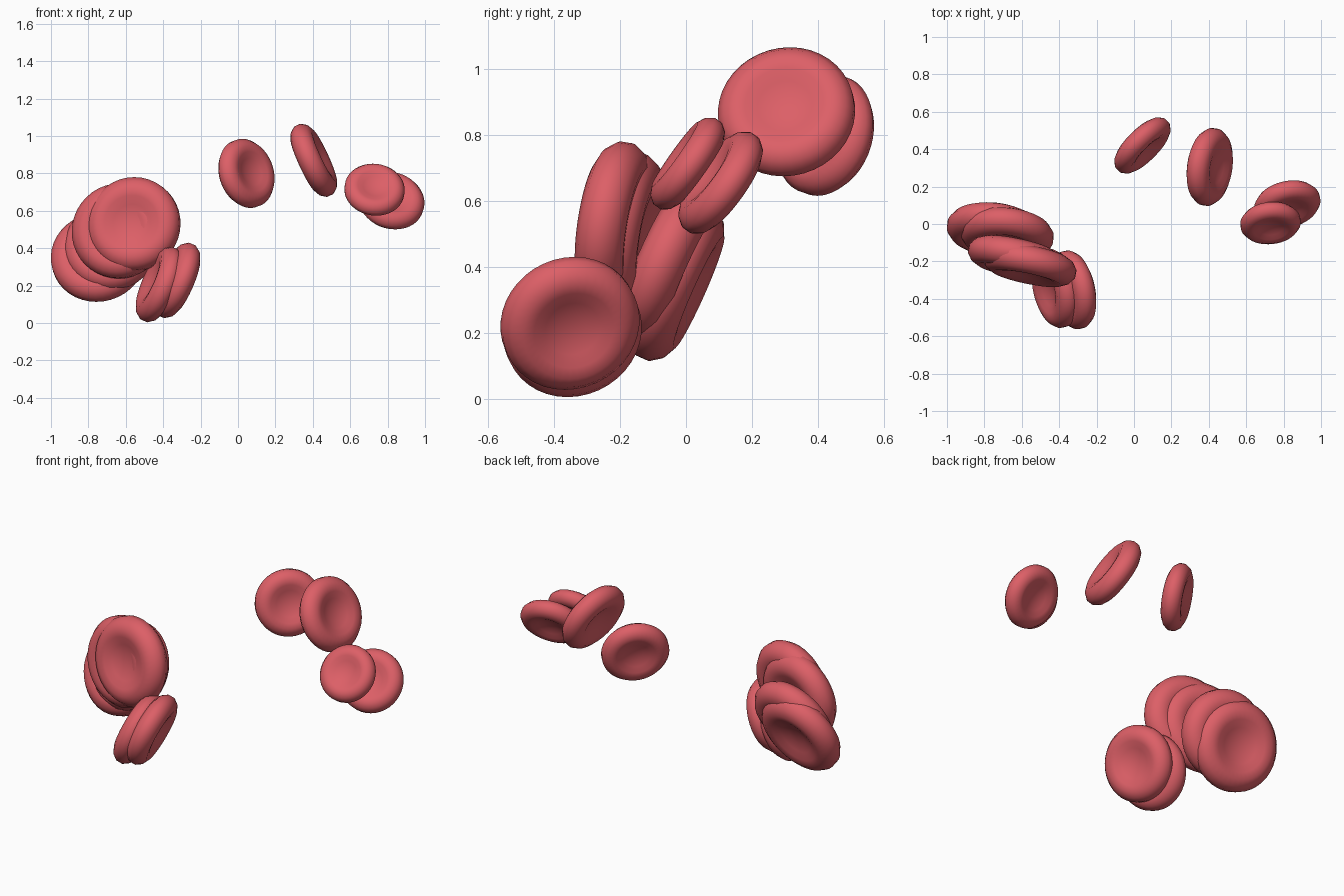
import bpy
import bmesh
import math
from mathutils import Vector

if "Cube" in bpy.data.objects:
    bpy.data.objects.remove(bpy.data.objects["Cube"], do_unlink=True)

# Single blood red colour
red = bpy.data.materials.new("blood_red")
red.use_nodes = True
colour = (0.72, 0.115, 0.135, 1)
red.diffuse_color = colour
red.node_tree.nodes["Principled BSDF"].inputs["Base Color"].default_value = colour

# Half of the biconcave cross-section, as radius and height for a unit disc
half = [(0, 0.14), (0.2, 0.15), (0.4, 0.205), (0.58, 0.275),
        (0.74, 0.3), (0.9, 0.22), (1, 0.08)]
profile = half + [(r, -h) for r, h in reversed(half)]


def build_cell_mesh():
    """Lathe the cross-section into one dimpled disc."""
    bm = bmesh.new()
    verts = [bm.verts.new((r, 0, h)) for r, h in profile]
    edges = [bm.edges.new(pair) for pair in zip(verts, verts[1:])]
    bmesh.ops.spin(bm, geom=verts + edges, cent=(0, 0, 0), axis=(0, 0, 1),
                   angle=math.tau, steps=40, use_merge=True)
    bmesh.ops.remove_doubles(bm, verts=bm.verts, dist=0.0001)
    bmesh.ops.recalc_face_normals(bm, faces=bm.faces)
    for face in bm.faces:
        face.smooth = True
    mesh = bpy.data.meshes.new("blood_cell")
    bm.to_mesh(mesh)
    bm.free()
    mesh.materials.append(red)
    return mesh


cell_mesh = build_cell_mesh()


def add_cell(name, centre, facing, radius):
    cell = bpy.data.objects.new(name, cell_mesh)
    cell.location = centre
    cell.rotation_euler = Vector(facing).to_track_quat('Z', 'Y').to_euler()
    cell.scale = (radius, radius, radius)
    bpy.context.collection.objects.link(cell)


# Small loose cells
add_cell("loose_cell_back", (0.045, 0.42, 0.80), (0.68, -0.68, 0.24), 0.187)
add_cell("loose_cell_top", (0.405, 0.305, 0.87), (0.9, -0.13, 0.42), 0.208)
add_cell("loose_cell_front", (0.73, 0.005, 0.713), (0.09, -0.8, 0.57), 0.161)
add_cell("loose_cell_side", (0.82, 0.105, 0.655), (0.2, -0.79, 0.57), 0.178)

# Large stacked cells, in overlapping pairs
add_cell("upper_cell_front", (-0.558, -0.218, 0.528), (-0.2, -0.97, 0.15), 0.252)
add_cell("upper_cell_rear", (-0.635, -0.18, 0.492), (-0.2, -0.97, 0.15), 0.255)
add_cell("rear_cell_outer", (-0.748, -0.03, 0.352), (-0.1, -0.9, 0.4), 0.252)
add_cell("rear_cell_inner", (-0.68, -0.055, 0.41), (-0.1, -0.9, 0.4), 0.25)
add_cell("low_cell_right", (-0.328, -0.352, 0.228), (0.9, 0.2, -0.39), 0.212)
add_cell("low_cell_left", (-0.42, -0.345, 0.206), (0.9, 0.2, -0.39), 0.212)
